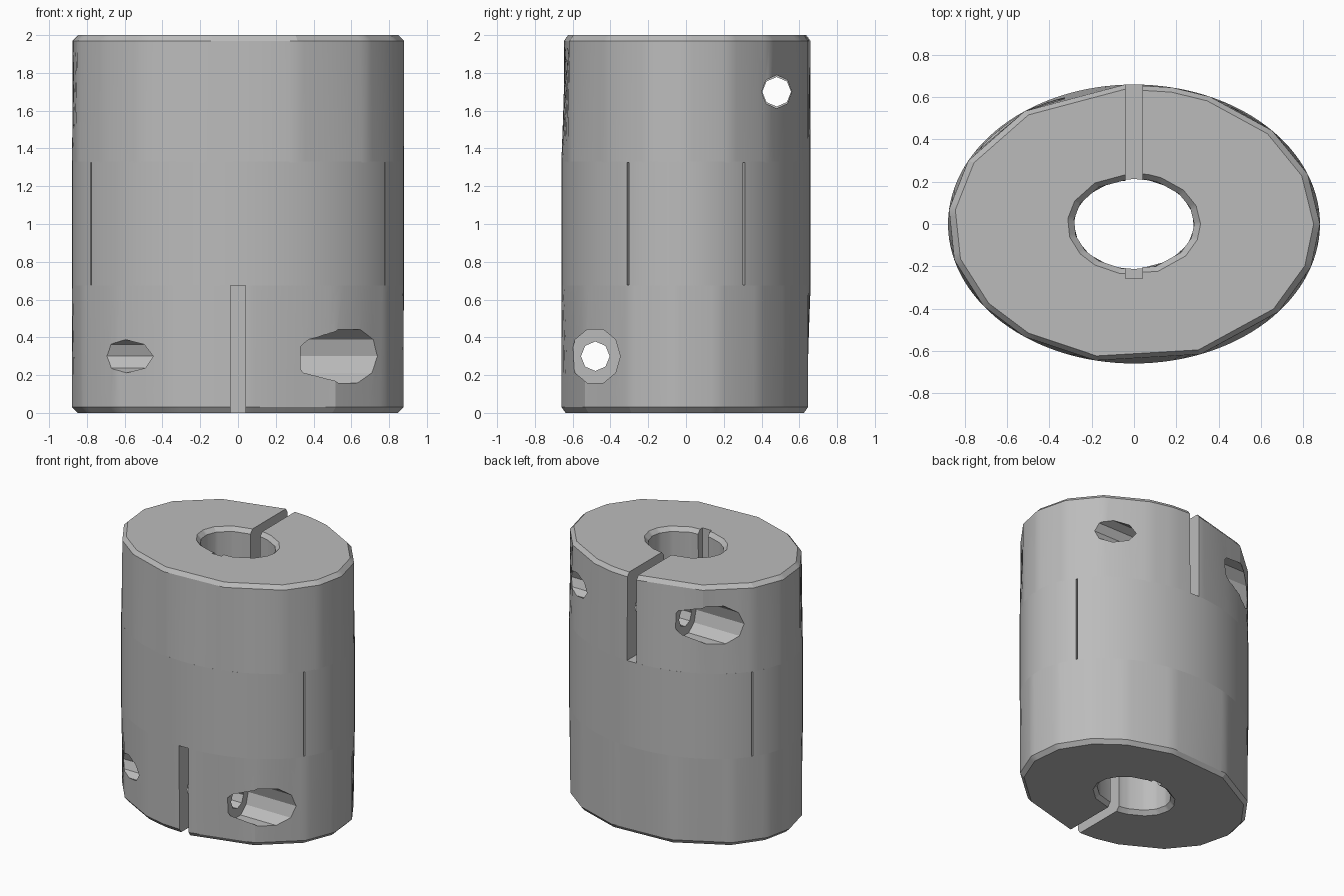
import bpy, bmesh, math
from mathutils import Matrix, Vector

if "Cube" in bpy.data.objects:
    bpy.data.objects.remove(bpy.data.objects["Cube"])

grey = bpy.data.materials.new("machined grey")
grey.use_nodes = True
grey.diffuse_color = (0.5, 0.5, 0.5, 1)
grey.node_tree.nodes["Principled BSDF"].inputs["Base Color"].default_value = (0.5, 0.5, 0.5, 1)

STEPS = 120
LOW, HIGH = 0.675, 1.33
# corner angles of the coarse, faceted end rims
CORNERS = [0, 21, 42, 66, 78, 93, 126, 153, 174, 195, 216, 234, 258, 291, 321, 342, 360]


def facet(deg):
    """Radius of the faceted rim, on a unit circle, at an angle."""
    for a, b in zip(CORNERS, CORNERS[1:]):
        if a <= deg < b:
            return math.cos(math.radians(b - a) / 2) / math.cos(math.radians(deg - (a + b) / 2))


def ring(bm, rx, ry, z, faceted):
    verts = []
    for i in range(STEPS):
        deg = i * 360 / STEPS
        r = facet(deg) if faceted else 1
        t = math.radians(deg)
        verts.append(bm.verts.new((-rx * r * math.cos(t), -ry * r * math.sin(t), z)))
    return verts


def make(name, bm):
    bmesh.ops.recalc_face_normals(bm, faces=bm.faces)
    mesh = bpy.data.meshes.new(name)
    bm.to_mesh(mesh)
    bm.free()
    mesh.materials.append(grey)
    obj = bpy.data.objects.new(name, mesh)
    bpy.context.collection.objects.link(obj)
    return obj


def tube(name, profile):
    """Closed elliptical tube lofted through (rx, ry, z, faceted) rings."""
    bm = bmesh.new()
    rings = [ring(bm, *p) for p in profile]
    for a, b in zip(rings, rings[1:] + rings[:1]):
        for i in range(STEPS):
            j = (i + 1) % STEPS
            bm.faces.new((a[i], a[j], b[j], b[i]))
    return make(name, bm)


def box(low, high):
    bm = bmesh.new()
    low, high = Vector(low), Vector(high)
    bmesh.ops.create_cube(bm, size=1, matrix=Matrix.Translation((low + high) / 2)
                          @ Matrix.Diagonal((*(high - low), 1)))
    return make("cutter", bm)


def drill(x0, x1, ry, rz, sides):
    """Hole cutter along x through the clamp screw axis."""
    bm = bmesh.new()
    bmesh.ops.create_cone(bm, cap_ends=True, segments=sides, radius1=1, radius2=1, depth=1,
                          matrix=Matrix.Translation(((x0 + x1) / 2, -0.48, 0.3))
                          @ Matrix.Diagonal((x1 - x0, ry, rz, 1))
                          @ Matrix.Rotation(math.pi / 2, 4, 'Y'))
    return make("cutter", bm)


def select(obj):
    bpy.ops.object.select_all(action='DESELECT')
    obj.select_set(True)
    bpy.context.view_layer.objects.active = obj


def cut(obj, cutters):
    select(obj)
    for c in cutters:
        mod = obj.modifiers.new("cut", 'BOOLEAN')
        mod.operation, mod.solver, mod.object = 'DIFFERENCE', 'EXACT', c
        bpy.ops.object.modifier_apply(modifier=mod.name)
        bpy.data.objects.remove(c)


def smooth(obj):
    select(obj)
    bpy.ops.object.shade_smooth_by_angle(angle=math.radians(20))


# lower clamp hub: chamfered ends, front slit, rear keyway, screw hole
lower = tube("lower_hub", [
    (0.88, 0.66, LOW, False), (0.88, 0.66, 0.03, True), (0.85, 0.638, 0, True),
    (0.315, 0.24, 0, True), (0.285, 0.215, 0.03, True), (0.285, 0.215, LOW, False)])
cut(lower, [
    box((-0.04, -1, -0.1), (0.04, -0.1, 0.8)),
    box((-0.04, 0.1, -0.1), (0.04, 0.257, 0.8)),
    drill(-1, 0.01, 0.08, 0.088, 8),
    drill(0, 0.5, 0.076, 0.078, 8),
    drill(0.33, 1, 0.132, 0.15, 10)])

# upper hub: the same part, inverted through the centre
upper = bpy.data.objects.new("upper_hub", lower.data.copy())
bpy.context.collection.objects.link(upper)
upper.data.transform(Matrix.Translation((0, 0, 2)) @ Matrix.Scale(-1, 4))
upper.data.flip_normals()

# elastic core between the hubs
core = tube("spider_core", [(0.49, 0.37, LOW, False), (0.49, 0.37, HIGH, False),
                            (0.285, 0.212, HIGH, False), (0.285, 0.212, LOW, False)])

# interlocking jaws, parted by four thin gaps
jaws = tube("jaw_ring", [(0.88, 0.66, LOW, False), (0.88, 0.66, HIGH, False),
                         (0.49, 0.37, HIGH, False), (0.49, 0.37, LOW, False)])
gaps = []
for sx in (-1, 1):
    for sy in (-1, 1):
        gap = box((0.6, -0.006, LOW + 0.003), (1.1, 0.006, HIGH - 0.003))
        gap.data.transform(Matrix.Rotation(math.atan2(sy * 0.31, sx * 0.785), 4, 'Z'))
        gaps.append(gap)
cut(jaws, gaps)

for part in (lower, upper, core, jaws):
    smooth(part)
